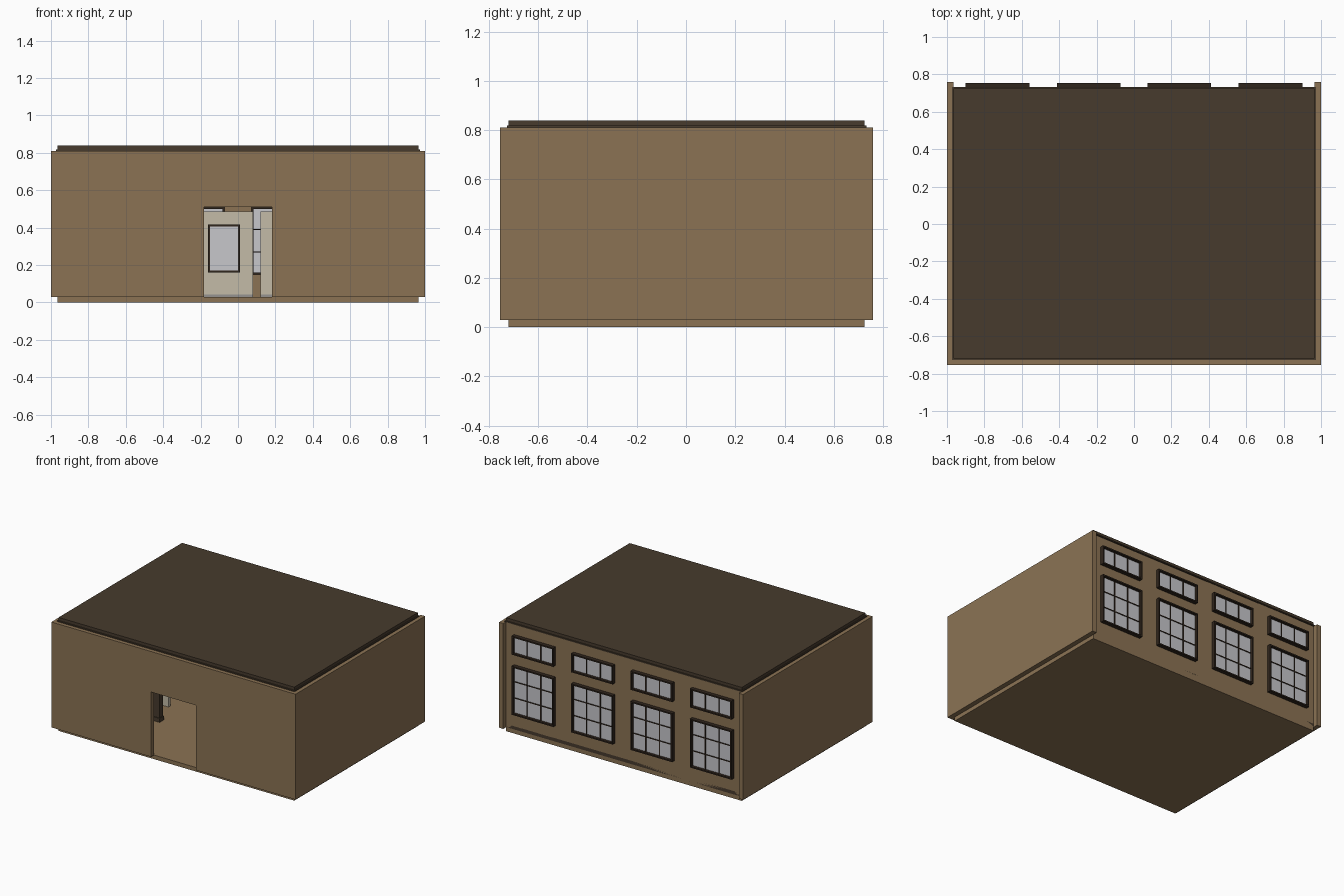
import bpy
import bmesh

cube = bpy.data.objects.get("Cube")
if cube:
    bpy.data.objects.remove(cube, do_unlink=True)


def material(name, rgb):
    m = bpy.data.materials.new(name)
    m.use_nodes = True
    m.diffuse_color = (*rgb, 1)
    bsdf = m.node_tree.nodes["Principled BSDF"]
    bsdf.inputs["Base Color"].default_value = (*rgb, 1)
    bsdf.inputs["Roughness"].default_value = 0.8
    return m


BROWN = material("warm_brown", (0.258, 0.171, 0.088))
ROOF = material("roof_brown", (0.063, 0.043, 0.026))
DARK = material("frame_brown", (0.030, 0.019, 0.012))
GLASS = material("pale_glass", (0.57, 0.57, 0.60))
CREAM = material("cream", (0.55, 0.50, 0.39))
GREY = material("skirting_grey", (0.30, 0.29, 0.28))


def finish(name, bm, mat):
    mesh = bpy.data.meshes.new(name)
    bm.to_mesh(mesh)
    bm.free()
    mesh.materials.append(mat)
    ob = bpy.data.objects.new(name, mesh)
    bpy.context.scene.collection.objects.link(ob)
    return ob


def boxes(name, mat, *spans):
    """One object made of boxes, each given as (x0, x1, y0, y1, z0, z1)."""
    bm = bmesh.new()
    for x0, x1, y0, y1, z0, z1 in spans:
        for v in bmesh.ops.create_cube(bm, size=1)["verts"]:
            v.co = (x1 if v.co.x > 0 else x0,
                    y1 if v.co.y > 0 else y0,
                    z1 if v.co.z > 0 else z0)
    return finish(name, bm, mat)


def pierced_wall(name, mat, xs, zs, holes, y, depth):
    """Wall sheet cut on a grid, with the hole cells left out, then thickened."""
    bm = bmesh.new()
    grid = [[bm.verts.new((x, y, z)) for z in zs] for x in xs]
    for i in range(len(xs) - 1):
        for j in range(len(zs) - 1):
            if (i, j) not in holes:
                bm.faces.new((grid[i][j], grid[i + 1][j],
                              grid[i + 1][j + 1], grid[i][j + 1]))
    ob = finish(name, bm, mat)
    solid = ob.modifiers.new("thickness", "SOLIDIFY")
    solid.thickness = depth
    solid.offset = -1
    return ob


# Shell sizes
IN = 0.965
FRONT, BACK = -0.755, 0.76
BASE, TOP = 0.03, 0.81
WALL = 0.035

# Floor slab, roof slab and the thin trim under the roof
boxes("floor", BROWN, (-IN, IN, FRONT + WALL, BACK - WALL, 0, BASE))
boxes("roof", ROOF, (-IN, IN, FRONT + WALL, BACK - WALL, TOP - 0.005, 0.84))
boxes("roof_trim", ROOF, (-0.972, 0.972, FRONT + 0.028, BACK - 0.028, TOP, TOP + 0.008))

# Side walls
for side, s in (("left", 1), ("right", -1)):
    a, b = sorted((s * IN, s))
    boxes(side + "_wall", BROWN, (a, b, FRONT, BACK, BASE, TOP))

# Front wall in three pieces around the doorway
DOOR = 0.183
boxes("front_wall", BROWN,
      (-IN, -DOOR, FRONT, FRONT + WALL, BASE, TOP),
      (DOOR, IN, FRONT, FRONT + WALL, BASE, TOP),
      (-DOOR, DOOR, FRONT, FRONT + WALL, 0.51, TOP))

# Back wall with four tall windows and four transoms
windows = [(c - 0.17, c + 0.17) for c in (-0.73, -0.243, 0.243, 0.73)]
rows = [(0.15, 0.51, 3), (0.595, 0.733, 1)]
xs = [-IN] + [x for w in windows for x in w] + [IN]
zs = [BASE] + [z for r in rows for z in r[:2]] + [TOP]
holes = {(i, j) for i in (1, 3, 5, 7) for j in (1, 3)}
pierced_wall("back_wall", BROWN, xs, zs, holes, BACK - WALL, -WALL).modifiers[0].offset = -1

# Window frames, bars and panes
F, BAR = 0.01, 0.003
for x0, x1 in windows:
    for z0, z1, panes in rows:
        y0, y1 = BACK - 0.04, BACK - 0.006
        boxes("window_frame", DARK,
              (x0, x0 + F, y0, y1, z0, z1), (x1 - F, x1, y0, y1, z0, z1),
              (x0, x1, y0, y1, z0, z0 + F), (x0, x1, y0, y1, z1 - F, z1))
        boxes("window_pane", GLASS,
              (x0 + F, x1 - F, BACK - 0.031, BACK - 0.026, z0 + F, z1 - F))
        bars = []
        for k in (1, 2):
            x = x0 + (x1 - x0) * k / 3
            bars.append((x - BAR, x + BAR, y0, BACK - 0.021, z0 + F, z1 - F))
        for k in range(1, panes):
            z = z0 + (z1 - z0) * k / panes
            bars.append((x0 + F, x1 - F, y0, BACK - 0.021, z - BAR, z + BAR))
        boxes("window_bars", DARK, *bars)

# Skirting along the inside of the back wall
boxes("back_skirting", ROOF, (-IN, IN, BACK - 0.045, BACK - WALL, BASE, 0.055))

# Cream partition screens, each with a framed pale panel
for x0 in (-0.23, 0.12):
    x1, y = x0 + 0.31, 0.1
    boxes("screen", CREAM, (x0, x1, y, y + 0.03, BASE, 0.485))
    boxes("screen_skirting", GREY, (x0, x1, y - 0.008, y, BASE, 0.042))
    a, b, lo, hi = x0 + 0.07, x1 - 0.07, 0.16, 0.415
    boxes("screen_panel", GLASS, (a, b, y - 0.006, y, lo, hi))
    boxes("screen_panel_frame", DARK,
          (a, a + F, y - 0.012, y, lo, hi), (b - F, b, y - 0.012, y, lo, hi),
          (a, b, y - 0.012, y, lo, lo + F), (a, b, y - 0.012, y, hi - F, hi))

# Dark post on a low foot, and a small board behind it
boxes("inner_post", ROOF,
      (-0.50, -0.455, -0.27, -0.23, BASE, 0.5),
      (-0.505, -0.45, -0.275, -0.225, BASE, 0.06))
boxes("inner_board", CREAM, (-0.60, -0.54, -0.04, -0.02, BASE, 0.45))
